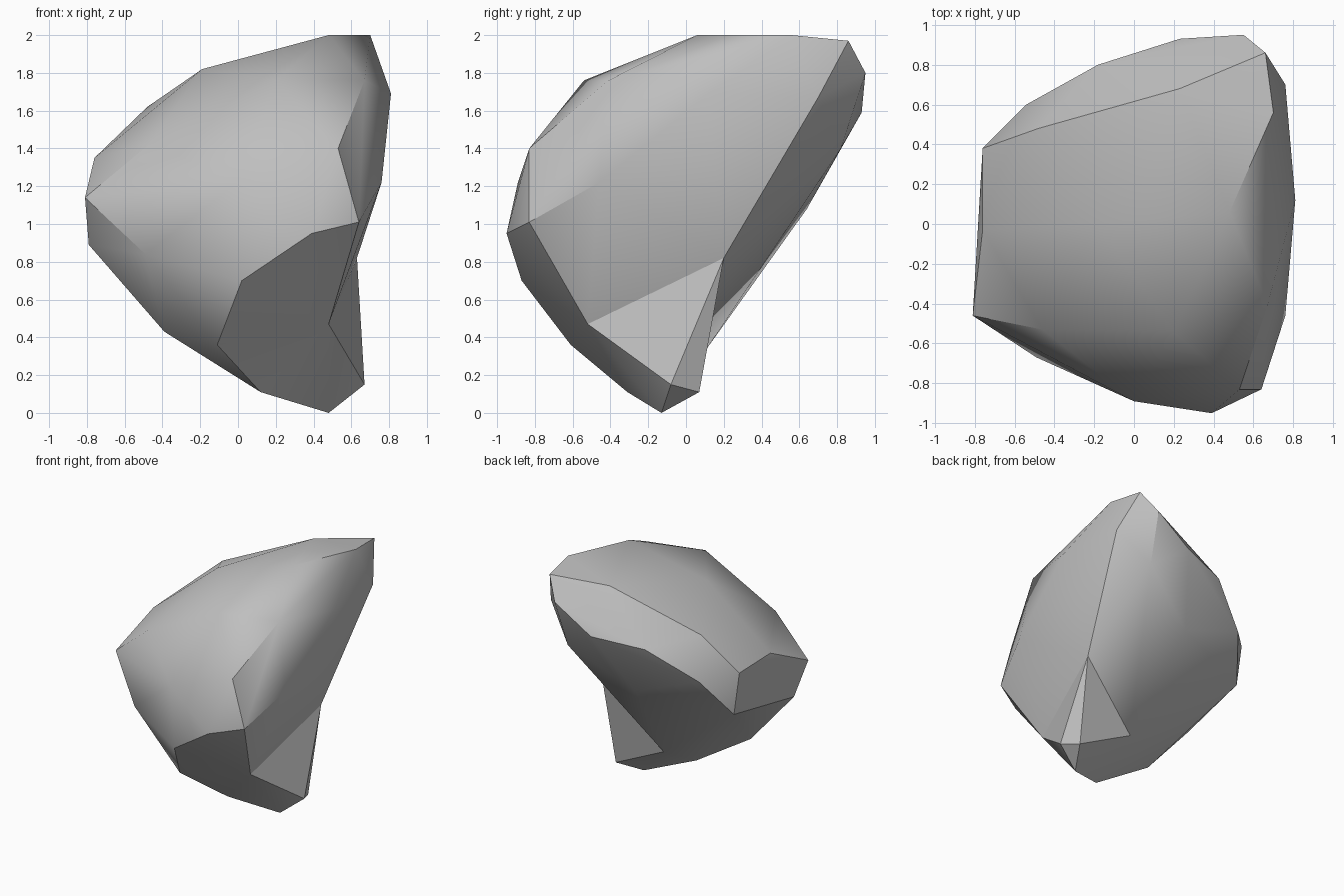
import bpy
import bmesh
import math

default_cube = bpy.data.objects.get("Cube")
if default_cube:
    bpy.data.objects.remove(default_cube, do_unlink=True)


def stone_material(name, colour):
    material = bpy.data.materials.new(name)
    material.use_nodes = True
    material.diffuse_color = colour
    shader = next(n for n in material.node_tree.nodes if n.type == "BSDF_PRINCIPLED")
    shader.inputs["Base Color"].default_value = colour
    shader.inputs["Roughness"].default_value = 1
    return material


# Corners of the boulder, grouped by the side they belong to
crown = [(.48, .06, 2), (.7, .56, 2), (.66, .86, 1.97), (.23, .68, 1.92),
         (-.19, 0, 1.82), (-.48, .48, 1.62), (.2, -.54, 1.76), (.67, -.41, 1.76)]
right_flank = [(.81, .12, 1.69), (.76, -.46, 1.22), (.76, .7, 1.67),
               (.53, -.83, 1.4), (.64, -.83, 1.01)]
front_side = [(.39, -.95, .95), (.02, -.87, .7), (0, -.89, 1.22), (-.46, -.53, 1.43),
              (-.81, -.46, 1.14), (-.49, -.67, .84), (-.11, -.61, .36)]
left_flank = [(-.76, -.03, 1.35), (-.76, .38, 1.34), (-.79, -.3, .89),
              (-.39, -.3, .43), (-.71, .38, .98), (-.54, .6, 1.29)]
back_side = [(.55, .95, 1.8), (.23, .93, 1.59), (-.18, .8, 1.54),
             (.52, .82, 1.4), (.02, .64, 1.08)]

# The neck is the ring of corners where the foot breaks away from the body
neck = [(.48, -.52, .47), (.63, .2, .82), (.13, .11, .34), (.12, -.31, .11)]
foot_tip = [(.48, -.13, 0), (.67, -.08, .15), (.6, .07, .11)]


def add_corners(bm, corners):
    return [bm.verts.new(corner) for corner in corners]


def wrap(bm, verts):
    """Wrap a faceted convex skin around the given corners."""
    bmesh.ops.convex_hull(bm, input=verts, use_existing_faces=False)


def build_boulder(name, material):
    bm = bmesh.new()
    body_verts = add_corners(bm, crown + right_flank + front_side + left_flank + back_side)
    neck_verts = add_corners(bm, neck)
    foot_verts = add_corners(bm, foot_tip)

    # Body and foot share the neck, which leaves the hollow between them
    wrap(bm, body_verts + neck_verts)
    wrap(bm, neck_verts + foot_verts)

    # Open the hidden wall across the neck so both parts are one skin
    ring = set(neck_verts)
    inner_walls = [face for face in bm.faces if ring.issuperset(face.verts)]
    bmesh.ops.delete(bm, geom=inner_walls, context="FACES")
    bmesh.ops.recalc_face_normals(bm, faces=bm.faces[:])

    mesh = bpy.data.meshes.new(name)
    bm.to_mesh(mesh)
    bm.free()
    mesh.materials.append(material)
    boulder = bpy.data.objects.new(name, mesh)
    bpy.context.collection.objects.link(boulder)
    return boulder


boulder = build_boulder("boulder", stone_material("stone_grey", (.52, .52, .52, 1)))

# Soft shading over shallow facets, crisp ridges elsewhere
bpy.ops.object.select_all(action="DESELECT")
boulder.select_set(True)
bpy.context.view_layer.objects.active = boulder
bpy.ops.object.shade_smooth_by_angle(angle=math.radians(30))
